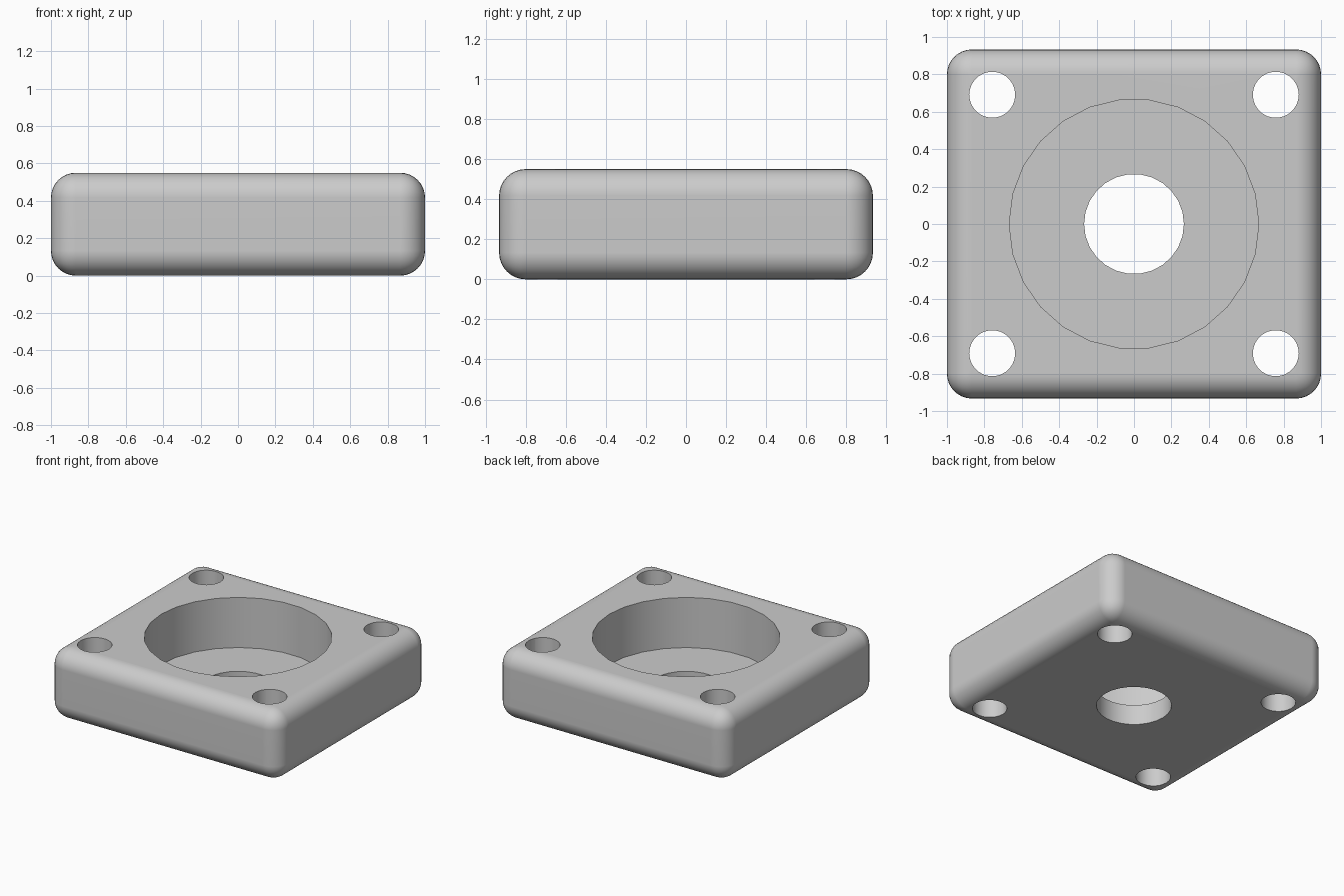
import bpy
import math

SIZE_X, SIZE_Y, HEIGHT = 2.0, 1.866, 0.55
ROUNDING = 0.133
FLOOR_Z = 0.157

cube = bpy.data.objects.get("Cube")
if cube:
    bpy.data.objects.remove(cube, do_unlink=True)

# Single grey finish
grey = bpy.data.materials.new("light grey")
grey.use_nodes = True
colour = (0.6, 0.6, 0.6, 1.0)
grey.diffuse_color = colour
grey.node_tree.nodes["Principled BSDF"].inputs["Base Color"].default_value = colour


def apply(obj, modifier):
    bpy.ops.object.select_all(action="DESELECT")
    obj.select_set(True)
    bpy.context.view_layer.objects.active = obj
    bpy.ops.object.modifier_apply(modifier=modifier.name)


def drill(obj, x, y, radius, bottom, sides):
    """Cut a round hole from above, down to the given height."""
    depth = 1.0
    bpy.ops.mesh.primitive_cylinder_add(
        vertices=sides, radius=radius, depth=depth,
        location=(x, y, bottom + depth / 2), rotation=(0, 0, math.pi / 2))
    cutter = bpy.context.object
    cutter.hide_render = True
    cut = obj.modifiers.new("hole", "BOOLEAN")
    cut.operation = "DIFFERENCE"
    cut.solver = "EXACT"
    cut.object = cutter
    apply(obj, cut)
    bpy.data.objects.remove(cutter, do_unlink=True)


# Rounded block
bpy.ops.mesh.primitive_cube_add(size=1, location=(0, 0, HEIGHT / 2))
block = bpy.context.object
block.name = "mounting_block"
block.scale = (SIZE_X, SIZE_Y, HEIGHT)
bpy.ops.object.transform_apply(location=True, rotation=True, scale=True)
block.data.materials.append(grey)
bevel = block.modifiers.new("rounding", "BEVEL")
bevel.width = ROUNDING
bevel.segments = 8
apply(block, bevel)

# Round recess and the bore through its floor
drill(block, 0, 0, 0.667, FLOOR_Z, 26)
drill(block, 0, 0, 0.267, -0.2, 26)

# Corner screw holes
for x in (-0.758, 0.758):
    for y in (-0.691, 0.691):
        drill(block, x, y, 0.123, -0.2, 26)

# Smooth curves, crisp hole rims, flat main faces
bpy.ops.object.shade_smooth_by_angle(angle=math.radians(30))
weighted = block.modifiers.new("flat faces", "WEIGHTED_NORMAL")
weighted.keep_sharp = True
